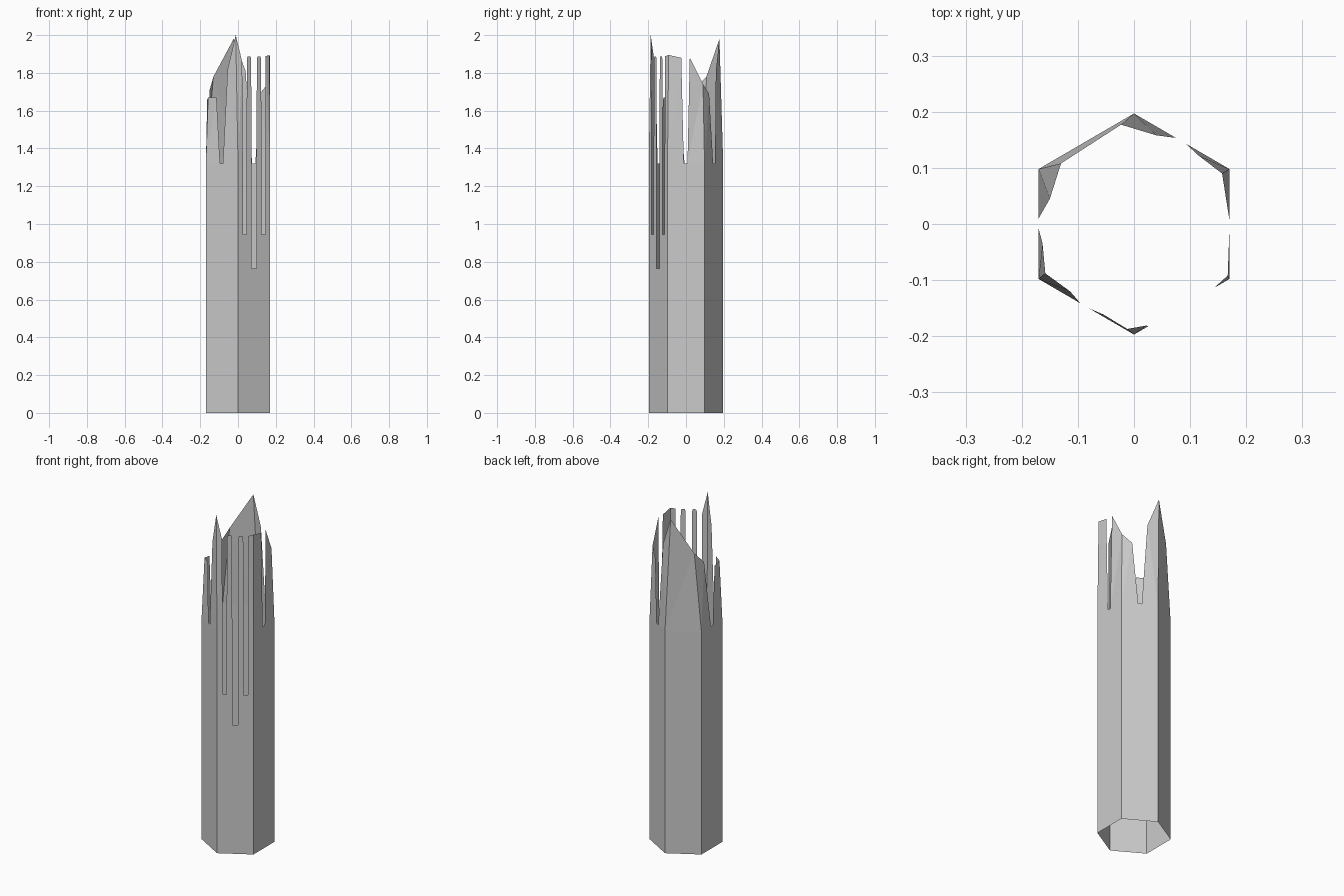
import bpy, bmesh
from mathutils import Vector

if "Cube" in bpy.data.objects:
    bpy.data.objects.remove(bpy.data.objects["Cube"])

BEND = 1.32   # height where the broken teeth start to lean inward

# Hexagon corners, anticlockwise from the front, and the leaning tip above each
corners = [Vector(c) for c in ((0, -.197), (.17, -.098), (.17, .098),
                               (0, .197), (-.17, .098), (-.17, -.098))]
tips = [(-.012, -.187, 2.0), (.167, -.092, 1.895), (.157, .09, 1.74),
        (-.023, .177, 1.98), (-.13, .108, 1.78), (-.158, -.088, 1.67)]

# Notched sides: notch start and end along the side, then the two tooth shoulders
notches = {1: (.44, .54, (.1695, -.025, 1.88), (.168, .02, 1.88)),
           2: (.46, .56, (.115, .122, 1.69), (.04, .158, 1.81)),
           4: (.45, .54, (-.15, .045, 1.71), (-.163, -.035, 1.66)),
           5: (.44, .53, (-.114, -.12, 1.67), (-.055, -.161, 1.82))}

# Deep slots in the front right side: start, end, bottom height
slots = [(.15, .26, .945), (.42, .57, .765), (.73, .85, .945)]

bm = bmesh.new()


def face(points):
    return bm.faces.new([bm.verts.new(p) for p in points])


def on_side(i, u, z):
    p = corners[i].lerp(corners[(i + 1) % 6], u)
    return (p.x, p.y, z)


for i in range(6):
    j = (i + 1) % 6
    a, b = on_side(i, 0, BEND), on_side(i, 1, BEND)
    # Lower wall, with slots cut in on the front right side
    wall = [on_side(i, 0, 0), on_side(i, 1, 0), b]
    if i == 0:
        for s, e, z in reversed(slots):
            wall += [on_side(0, e, BEND), on_side(0, e, z),
                     on_side(0, s, z), on_side(0, s, BEND)]
    wall.append(a)
    face(wall)

    # Broken teeth leaning inward
    if i in notches:
        s, e, left, right = notches[i]
        face([a, on_side(i, s, BEND), left, tips[i]])
        face([on_side(i, e, BEND), b, tips[j], right])
    elif i == 3:
        face([a, b, tips[j], tips[i]])
    else:
        face([a, on_side(0, .15, BEND), (.022, -.181, 1.86), tips[0]])
        for s, e in ((.26, .42), (.57, .73)):
            # Narrow prongs with clipped corners
            face([on_side(0, u, z) for u, z in
                  ((s, BEND), (e, BEND), (e - .01, 1.875), (e - .03, 1.888),
                   (s + .04, 1.888), (s + .02, 1.875))])
        face([on_side(0, .85, BEND), b, tips[1], (.146, -.111, 1.888)])

bmesh.ops.remove_doubles(bm, verts=bm.verts, dist=.0005)
bmesh.ops.triangulate(bm, faces=[f for f in bm.faces if len(f.verts) == 4
                                 and max(v.co.z for v in f.verts) > BEND + .01])

mesh = bpy.data.meshes.new("broken_hexagonal_tube")
bm.to_mesh(mesh)
bm.free()
obj = bpy.data.objects.new("broken_hexagonal_tube", mesh)
bpy.context.collection.objects.link(obj)
